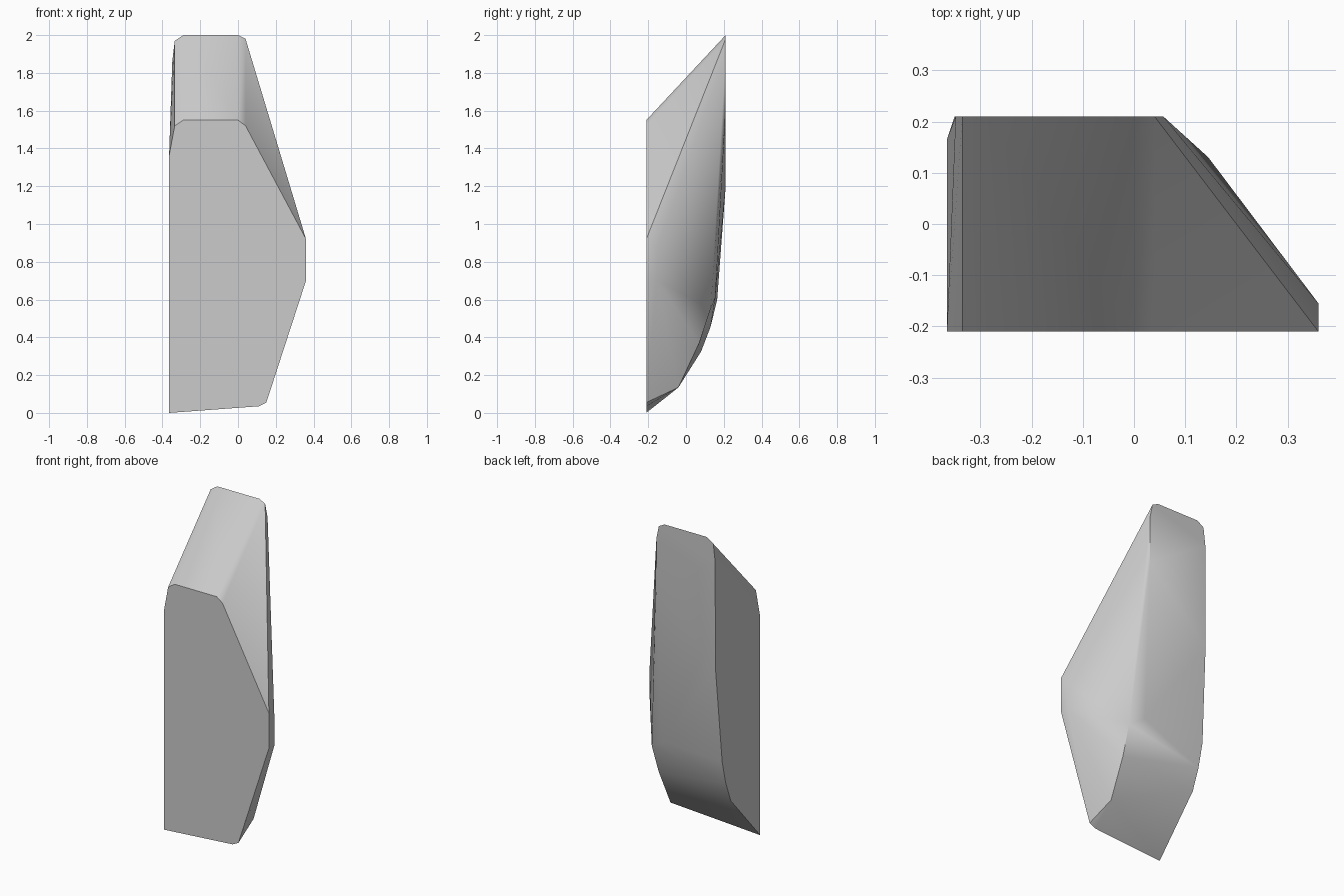
import bpy
import bmesh
import math

old = bpy.data.objects.get("Cube")
if old:
    bpy.data.objects.remove(old, do_unlink=True)

grey = bpy.data.materials.new("plain_grey")
grey.use_nodes = True
colour = (0.6, 0.6, 0.6, 1)
grey.diffuse_color = colour
grey.node_tree.nodes["Principled BSDF"].inputs["Base Color"].default_value = colour

FRONT, BACK, LEFT = -0.21, 0.21, -0.365

# Flat front outline (x, z)
front = [(LEFT, 0), (LEFT, 1.36), (-0.335, 1.52), (-0.29, 1.55), (0, 1.55),
         (0.04, 1.52), (0.36, 0.92), (0.36, 0.70), (0.15, 0.055), (0.11, 0.035)]
# Flat upper back outline (x, z)
back = [(-0.35, 1.2), (-0.348, 1.86), (-0.335, 1.97), (-0.29, 2), (0, 2),
        (0.04, 1.98), (0.057, 1.9), (0.057, 1.6)]
# Curved lower back along the straight side (y, z)
straight_curve = [(0.165, 0.60), (0.13, 0.455), (0.08, 0.325)]
# Curved lower back and blunt corner on the pointed side
pointed_curve = [(0.05, 0.155, 0.61), (0.145, 0.13, 0.55), (0.14, 0.07, 0.37),
                 (0.135, -0.04, 0.135), (0.36, -0.155, 0.86), (0.36, -0.155, 0.70)]

points = [(x, FRONT, z) for x, z in front]
points += [(x, BACK, z) for x, z in back]
points += [(LEFT, y, z) for y, z in straight_curve]
points += pointed_curve

# Wrap the outlines into one faceted solid
bm = bmesh.new()
for p in points:
    bm.verts.new(p)
bmesh.ops.convex_hull(bm, input=bm.verts[:])
bmesh.ops.delete(bm, geom=[v for v in bm.verts if not v.link_faces], context='VERTS')
bmesh.ops.dissolve_limit(bm, angle_limit=math.radians(0.5),
                         verts=bm.verts[:], edges=bm.edges[:])
bmesh.ops.recalc_face_normals(bm, faces=bm.faces[:])
mesh = bpy.data.meshes.new("faceted_block")
bm.to_mesh(mesh)
bm.free()
mesh.materials.append(grey)

block = bpy.data.objects.new("faceted_block", mesh)
bpy.context.collection.objects.link(block)
bpy.context.view_layer.objects.active = block
block.select_set(True)
bpy.ops.object.shade_smooth_by_angle(angle=math.radians(30))
